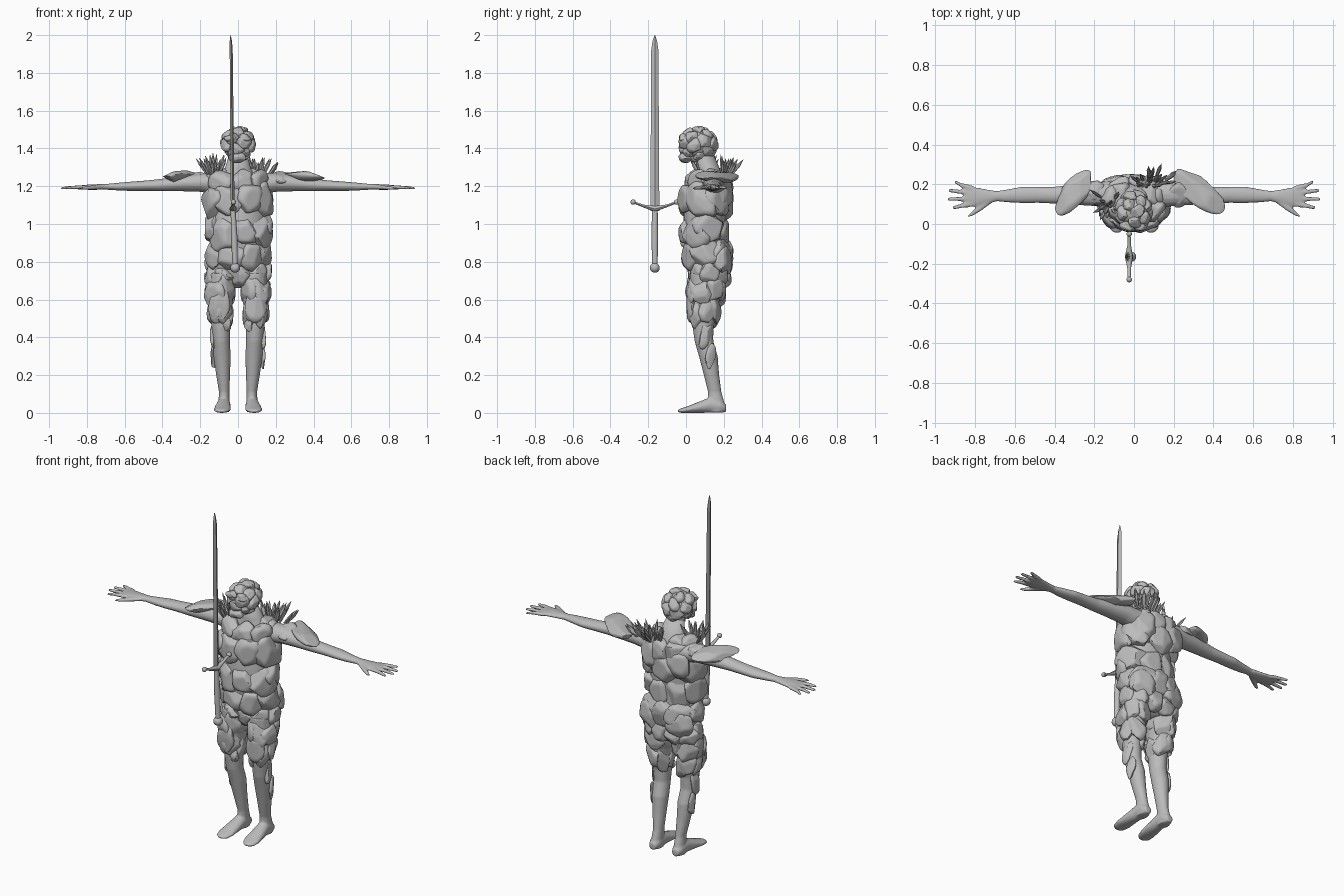
import bpy, bmesh, math, random
from math import cos, sin, pi, radians
from mathutils import Vector, Matrix

random.seed(7)
if "Cube" in bpy.data.objects:
    bpy.data.objects.remove(bpy.data.objects["Cube"])

grey = bpy.data.materials.new("stone_grey")
grey.use_nodes = True
grey.diffuse_color = (0.5, 0.5, 0.5, 1)
grey.node_tree.nodes["Principled BSDF"].inputs["Base Color"].default_value = (0.5, 0.5, 0.5, 1)


def finish(name, bm, sharp=40):
    bmesh.ops.recalc_face_normals(bm, faces=bm.faces)
    mesh = bpy.data.meshes.new(name)
    bm.to_mesh(mesh)
    bm.free()
    mesh.materials.append(grey)
    mesh.shade_smooth()
    mesh.set_sharp_from_angle(angle=radians(sharp))
    ob = bpy.data.objects.new(name, mesh)
    bpy.context.collection.objects.link(ob)
    return ob


def loft(bm, axis, rings, sides=16):
    """Closed tube of elliptical rings (x, y, z, half width, half height) lying across an axis."""
    u, v = [i for i in range(3) if i != axis]
    loops = []
    for *centre, a, b in rings:
        loop = []
        for k in range(sides):
            p = Vector(centre)
            p[u] += a * cos(2 * pi * k / sides)
            p[v] += b * sin(2 * pi * k / sides)
            loop.append(bm.verts.new(p))
        loops.append(loop)
    for lo, hi in zip(loops, loops[1:]):
        for k in range(sides):
            j = (k + 1) % sides
            bm.faces.new((lo[k], lo[j], hi[j], hi[k]))
    bm.faces.new(loops[0])
    bm.faces.new(loops[-1])


def rock(bm, pos, normal, size, roll=0.3, cuts=16):
    """Boulder: a sphere flattened by random planes, lying against a surface."""
    n = Vector(normal).normalized()
    side = n.cross((0, 0, 1))
    side = side.normalized() if side.length > 0.05 else Vector((1, 0, 0))
    basis = Matrix((side, n.cross(side), n)).transposed()
    basis = basis @ Matrix.Rotation(random.uniform(-roll, roll), 3, "Z")
    planes = [(Vector([random.gauss(0, 1) for _ in range(3)]).normalized(), random.uniform(0.7, 0.9))
              for _ in range(cuts)]
    planes.append((Vector((0, 0, 1)), 0.8))
    for vert in bmesh.ops.create_icosphere(bm, subdivisions=4, radius=1)["verts"]:
        d = vert.co.normalized()
        r = min([1] + [dist / d.dot(p) for p, dist in planes if d.dot(p) > 0.1])
        vert.co = Vector(pos) + basis @ Vector([c * r * s for c, s in zip(d, size)])


def rock_ring(bm, cx, cy, z, rx, ry, count, height, depth, phase=0.5):
    """Boulders packed around an ellipse whose outer faces reach rx, ry."""
    for k in range(count):
        a = -pi / 2 + 2 * pi * (k + phase + random.uniform(-0.12, 0.12)) / count
        width = 1.25 * pi * (rx + ry) / 2 / count * random.uniform(0.9, 1.15)
        pos = (cx + (rx - depth * 0.8) * cos(a), cy + (ry - depth * 0.8) * sin(a),
               z + random.uniform(-0.02, 0.02))
        rock(bm, pos, (cos(a) / rx, sin(a) / ry, random.uniform(-0.15, 0.15)),
             (width, height * random.uniform(0.9, 1.15), depth))


# Smooth arms, hands, legs and feet, mirrored and fused
bm = bmesh.new()
loft(bm, 0, [(0.08, .15, 1.21, .07, .06), (0.2, .15, 1.22, .06, .05), (0.3, .148, 1.215, .052, .042),
             (0.4, .145, 1.207, .043, .033), (0.48, .147, 1.203, .041, .028), (0.56, .147, 1.2, .042, .025),
             (0.63, .142, 1.198, .034, .021), (0.69, .14, 1.197, .026, .016), (0.74, .137, 1.196, .038, .015),
             (0.79, .135, 1.195, .05, .014), (0.84, .14, 1.193, .055, .011), (0.855, .14, 1.193, .045, .008)])
for tip_x, tip_y, root_y in ((.905, .21, .18), (.935, .168, .155), (.938, .125, .128), (.915, .083, .1)):
    loft(bm, 0, [(.81, root_y, 1.194, .013, .011), (.87, (root_y + tip_y) / 2, 1.194, .012, .01),
                 (tip_x - .01, tip_y, 1.19, .01, .008), (tip_x, tip_y, 1.19, .005, .004)], 8)
loft(bm, 0, [(.72, .12, 1.195, .018, .012), (.77, .085, 1.193, .02, .012),
             (.81, .055, 1.19, .014, .01), (.835, .04, 1.188, .007, .006)], 8)
loft(bm, 2, [(.08, .11, .74, .08, .09), (.09, .1, .6, .065, .08), (.09, .09, .45, .05, .055),
             (.088, .095, .38, .045, .05), (.084, .118, .3, .046, .05), (.079, .135, .2, .037, .041),
             (.073, .152, .11, .028, .036), (.074, .16, .05, .03, .045), (.075, .16, .005, .03, .045)])
loft(bm, 1, [(.075, .212, .025, .02, .02), (.075, .185, .034, .033, .034), (.076, .13, .042, .036, .042),
             (.08, .07, .03, .042, .03), (.084, .01, .018, .046, .018), (.086, -.025, .012, .038, .012),
             (.086, -.042, .01, .018, .008)])
body = finish("arms_and_legs", bm, 180)
body.modifiers.new("mirror", "MIRROR")
fuse = body.modifiers.new("fuse", "REMESH")
fuse.mode, fuse.voxel_size, fuse.use_smooth_shade = "VOXEL", 0.006, True
relax = body.modifiers.new("relax", "SMOOTH")
relax.factor, relax.iterations = 0.5, 4

# Torso core under the boulders
bm = bmesh.new()
loft(bm, 2, [(0, .12, .66, .08, .06), (0, .12, .74, .15, .09), (0, .1, .9, .145, .11),
             (0, .1, 1.1, .15, .115), (0, .13, 1.22, .14, .09), (0, .125, 1.29, .07, .055),
             (0, .1, 1.36, .05, .05)], 24)
finish("torso_core", bm, 180)

# Torso boulders, row over row
bm = bmesh.new()
for row, (z, rx, ry, cy, count, height) in enumerate((
        (.73, .18, .115, .125, 9, .065), (.84, .175, .135, .115, 7, .085), (.97, .175, .13, .095, 7, .095),
        (1.12, .185, .145, .105, 7, .1), (1.22, .165, .125, .12, 7, .07))):
    rock_ring(bm, 0, cy, z, rx, ry, count, height, .055, 0.5 if row % 2 else 0.2)
for s in (-1, 1):
    rock(bm, (s * .085, .15, 1.25), (s * .5, .1, 1), (.075, .08, .045))
    rock(bm, (s * .09, .195, .8), (s * .2, 1, 0), (.09, .09, .055))
    rock(bm, (s * .09, .2, 1.16), (s * .3, 1, .1), (.09, .1, .05))
finish("torso_boulders", bm)

# Thigh boulders and shin shards
for s, side in ((-1, "right"), (1, "left")):
    bm = bmesh.new()
    for z, rx, ry, cy, count, height in ((.64, .08, .1, .105, 6, .08), (.53, .07, .085, .095, 6, .075)):
        rock_ring(bm, s * .095, cy, z, rx, ry, count, height, .035, random.random())
    rock(bm, (s * .095, .03, .57), (0, -1, 0), (.06, .095, .035))
    rock(bm, (s * .13, .1, .41), (s, .2, 0), (.035, .075, .02))
    rock(bm, (s * .13, .13, .3), (s, .4, 0), (.028, .07, .014))
    rock(bm, (s * .06, .05, .47), (-s * .3, -1, 0), (.03, .04, .02))
    finish(side + "_leg_boulders", bm)

# Head boulders around a core, narrowing to the jaw
bm = bmesh.new()
bmesh.ops.create_icosphere(bm, subdivisions=4, radius=.08, matrix=Matrix.Translation((0, .065, 1.425)))
COUNT = 24
for k in range(COUNT):
    h = 1 - 2 * (k + .5) / COUNT
    a, r = k * pi * (3 - 5 ** .5), (1 - h * h) ** .5
    n = Vector((r * cos(a), r * sin(a), h))
    jaw = 1 if h > -.2 else .8
    size = random.uniform(.03, .042)
    rock(bm, (n.x * .07 * jaw, .065 + n.y * .083, 1.422 + h * .073), n, (size * 1.15, size, .03), 1)
rock(bm, (0, -.005, 1.35), (0, -1, -.3), (.05, .03, .04))
for s in (-1, 1):
    rock(bm, (s * .035, -.01, 1.455), (s * .4, -1, .2), (.04, .022, .03))
finish("head_boulders", bm)

# Shoulder slabs
bm = bmesh.new()
rock(bm, (.325, .168, 1.25), (.12, .15, 1), (.165, .072, .032), .05)
rock(bm, (-.3, .16, 1.25), (-.12, .1, 1), (.145, .066, .034), .05)
rock(bm, (.22, .15, 1.245), (.1, -.3, 1), (.07, .07, .03), .1)
rock(bm, (-.21, .17, 1.245), (-.1, .3, 1), (.07, .06, .03), .1)
finish("shoulder_slabs", bm)


# Crystal clusters at the neck: pointed six-sided prisms fanning outward
def crystals(name, centre, spread, lean, count):
    bm = bmesh.new()
    for _ in range(count):
        f, g = random.uniform(-1, 1), random.uniform(-1, 1)
        base = Vector(centre) + Vector((f * spread[0], g * spread[1], 0))
        way = Vector(lean) + Vector((f * .6, g * .5, 1))
        length, r = random.uniform(.07, .115), random.uniform(.007, .011)
        turn = way.to_track_quat("Z", "Y").to_matrix().to_4x4()
        made = len(bm.verts)
        loft(bm, 2, [(0, 0, 0, r * .8, r * .8), (0, 0, length * .65, r, r), (0, 0, length, .001, .001)], 6)
        bm.verts.ensure_lookup_table()
        bmesh.ops.transform(bm, matrix=Matrix.Translation(base) @ turn, verts=bm.verts[made:])
    finish(name, bm, 20)


crystals("right_crystals", (-.13, .1, 1.265), (.035, .035, 0), (-.1, 0, 0), 18)
crystals("left_crystals", (.09, .215, 1.255), (.075, .02, 0), (.15, .35, 0), 26)

# Sword: blade with a ridge, grip, pommel and raised guard
bm = bmesh.new()
loft(bm, 2, [(-.028, -.165, 1.07, .01, .024), (-.036, -.165, 1.92, .008, .019),
             (-.038, -.165, 1.97, .006, .012), (-.039, -.165, 2, .001, .001)], 4)
finish("sword_blade", bm, 20)
bm = bmesh.new()
loft(bm, 2, [(-.015, -.165, .77, .014, .014), (-.02, -.165, .93, .017, .018), (-.026, -.165, 1.08, .013, .015)], 12)
bmesh.ops.create_uvsphere(bm, u_segments=16, v_segments=10, radius=.026,
                          matrix=Matrix.Translation((-.015, -.165, .768)))
finish("sword_grip", bm)
bm = bmesh.new()
loft(bm, 1, [(-.024, -.285, 1.117, .007, .006), (-.024, -.225, 1.095, .009, .008), (-.026, -.165, 1.08, .02, .016),
             (-.024, -.105, 1.095, .009, .008), (-.024, -.045, 1.117, .007, .006)], 10)
for y in (-.28, -.05):
    bmesh.ops.create_uvsphere(bm, u_segments=12, v_segments=8, radius=.014,
                              matrix=Matrix.Translation((-.024, y, 1.116)))
finish("sword_guard", bm)
